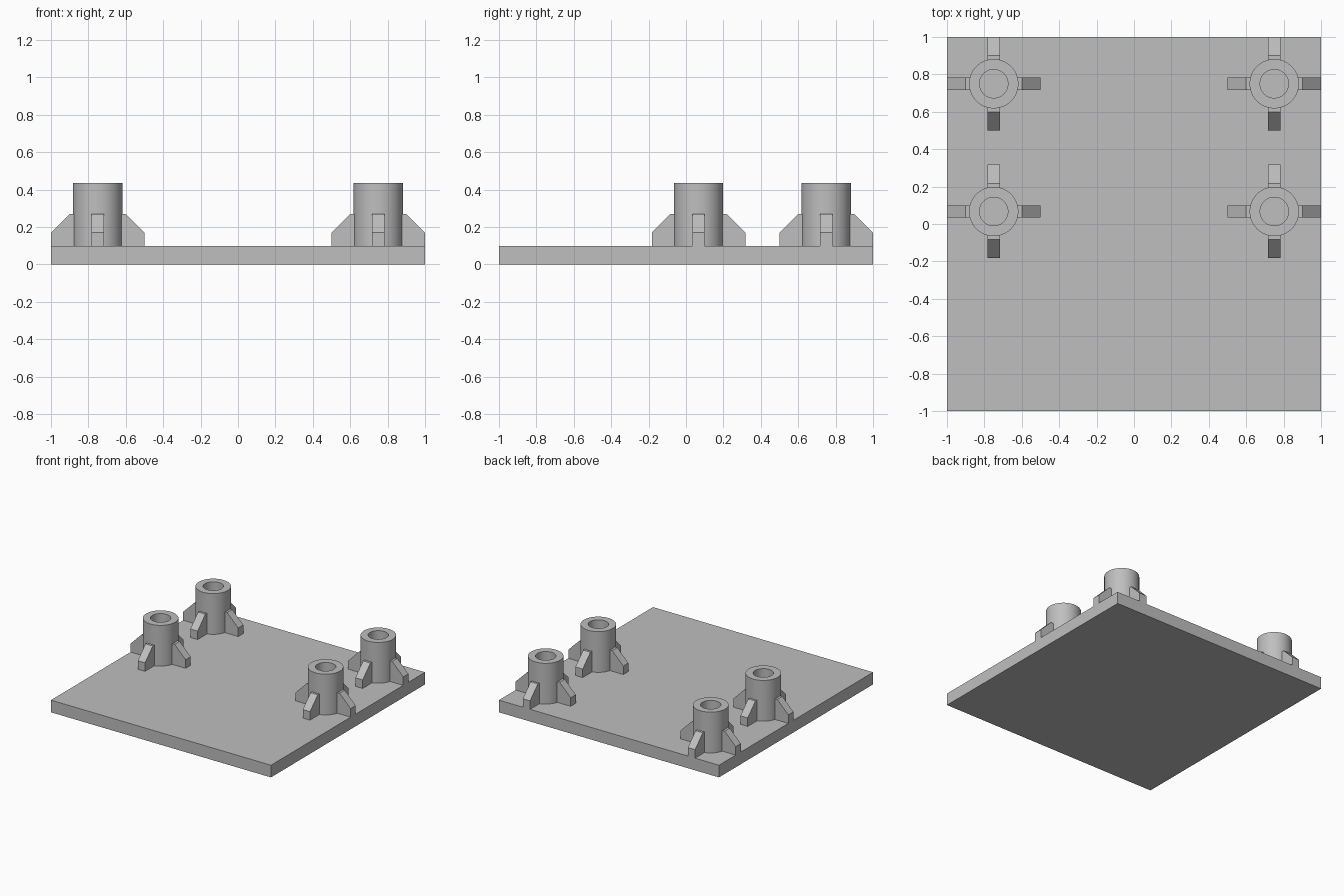
import bpy, bmesh
from math import sin, cos, pi
from mathutils import Matrix, Vector

cube = bpy.data.objects.get("Cube")
if cube:
    bpy.data.objects.remove(cube, do_unlink=True)

grey = bpy.data.materials.new("plain grey")
grey.use_nodes = True
GREY = (0.52, 0.52, 0.52, 1)
grey.diffuse_color = GREY
grey.node_tree.nodes["Principled BSDF"].inputs["Base Color"].default_value = GREY

PLATE_TOP, POST_TOP = 0.1, 0.435
OUTER, BORE, SEGMENTS = 0.132, 0.076, 64


def add_object(name, bm, location=(0, 0, 0)):
    bmesh.ops.recalc_face_normals(bm, faces=bm.faces)
    mesh = bpy.data.meshes.new(name)
    bm.to_mesh(mesh)
    bm.free()
    mesh.materials.append(grey)
    obj = bpy.data.objects.new(name, mesh)
    obj.location = location
    bpy.context.collection.objects.link(obj)
    return obj


def make_plate():
    bm = bmesh.new()
    bmesh.ops.create_cube(bm, size=1)
    bmesh.ops.scale(bm, vec=(2, 2, PLATE_TOP), verts=bm.verts)
    add_object("base_plate", bm, (0, 0, PLATE_TOP / 2))


# Hollow post: a wall profile swept round the axis
def make_post(name, location):
    bm = bmesh.new()
    profile = [(OUTER, PLATE_TOP), (OUTER, POST_TOP), (BORE, POST_TOP), (BORE, PLATE_TOP)]
    rings = [[bm.verts.new((r * cos(2 * pi * i / SEGMENTS), r * sin(2 * pi * i / SEGMENTS), z))
              for i in range(SEGMENTS)] for r, z in profile]
    for k, ring in enumerate(rings):
        above = rings[(k + 1) % len(rings)]
        for i in range(SEGMENTS):
            j = (i + 1) % SEGMENTS
            bm.faces.new((ring[i], ring[j], above[j], above[i]))
    obj = add_object(name, bm, location)
    bpy.ops.object.select_all(action='DESELECT')
    obj.select_set(True)
    bpy.context.view_layer.objects.active = obj
    bpy.ops.object.shade_smooth_by_angle()


# Four chamfered ribs, spaced a quarter turn apart
def make_ribs(name, location):
    bm = bmesh.new()
    profile = [(0.12, PLATE_TOP), (0.25, PLATE_TOP), (0.25, 0.17), (0.15, 0.27), (0.12, 0.27)]
    for turn in range(4):
        spin = Matrix.Rotation(turn * pi / 2, 3, 'Z')
        near, far = [[bm.verts.new(spin @ Vector((x, side, z))) for x, z in profile]
                     for side in (-0.033, 0.033)]
        bm.faces.new(near)
        bm.faces.new(far[::-1])
        for i in range(len(profile)):
            j = (i + 1) % len(profile)
            bm.faces.new((near[i], near[j], far[j], far[i]))
    add_object(name, bm, location)


make_plate()
for row, y in (("back", 0.75), ("middle", 0.067)):
    for side, x in (("left", 0.75), ("right", -0.75)):
        make_post(f"{row}_{side}_post", (x, y, 0))
        make_ribs(f"{row}_{side}_ribs", (x, y, 0))
